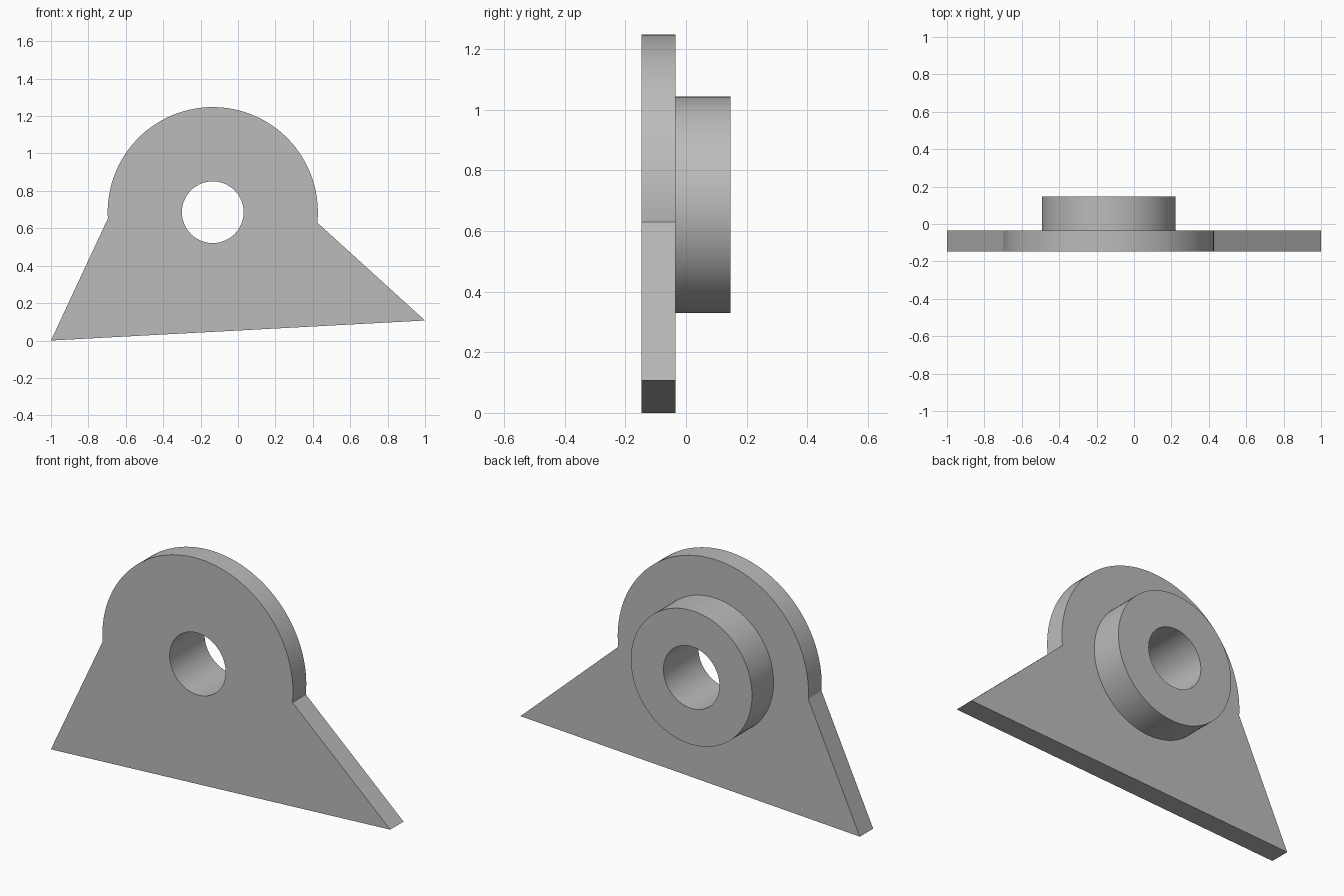
import bpy, bmesh, math

cube = bpy.data.objects.get("Cube")
if cube:
    bpy.data.objects.remove(cube, do_unlink=True)

CX, CZ = -0.135, 0.686                        # shared axis of bore, boss and rounded head
FRONT, BACK, BOSS_END = -0.147, -0.035, 0.147
HEAD_R, BOSS_R, BORE_R = 0.562, 0.357, 0.165
SEGS = 96

grey = bpy.data.materials.new("plain_grey")
grey.use_nodes = True
colour = (0.5, 0.5, 0.5, 1)
grey.diffuse_color = colour
grey.node_tree.nodes["Principled BSDF"].inputs["Base Color"].default_value = colour


def arc(radius, start, end, count):
    """Points (x, z) along an arc about the shared axis."""
    return [(CX + radius * math.cos(start + (end - start) * i / count),
             CZ + radius * math.sin(start + (end - start) * i / count))
            for i in range(count + 1)]


def circle(radius):
    return arc(radius, 0, math.tau, SEGS)[:-1]


bm = bmesh.new()


def loop(points, y):
    """Closed ring of vertices and its edges at depth y."""
    verts = [bm.verts.new((x, y, z)) for x, z in points]
    edges = [bm.edges.new((v, verts[i - 1])) for i, v in enumerate(verts)]
    return verts, edges


def wall(a, b):
    """Quads between two rings of equal count."""
    va, vb = a[0], b[0]
    for i in range(len(va)):
        bm.faces.new((va[i - 1], va[i], vb[i], vb[i - 1]))


# Plate outline: two foot corners and the rounded head between them
start = math.asin((0.63 - CZ) / HEAD_R)
end = math.pi - math.asin((0.652 - CZ) / HEAD_R)
outline = [(-1, 0), (1, 0.107)] + arc(HEAD_R, start, end, 56)

plate_front = loop(outline, FRONT)
plate_back = loop(outline, BACK)
boss_base = loop(circle(BOSS_R), BACK)
boss_top = loop(circle(BOSS_R), BOSS_END)
bore_front = loop(circle(BORE_R), FRONT)
bore_back = loop(circle(BORE_R), BOSS_END)

# Flat faces of the plate, each with a round opening
for outer, inner in ((plate_front, bore_front), (plate_back, boss_base)):
    bmesh.ops.triangle_fill(bm, edges=outer[1] + inner[1], use_beauty=True)

# Plate rim, boss side, boss end ring and bore
for a, b in ((plate_front, plate_back), (boss_base, boss_top),
             (boss_top, bore_back), (bore_back, bore_front)):
    wall(a, b)
bmesh.ops.recalc_face_normals(bm, faces=bm.faces[:])

mesh = bpy.data.meshes.new("bracket_plate_with_boss")
bm.to_mesh(mesh)
bm.free()
mesh.materials.append(grey)
bracket = bpy.data.objects.new("bracket_plate_with_boss", mesh)
bpy.context.collection.objects.link(bracket)

# Smooth the round walls, keep corners sharp
bpy.ops.object.select_all(action='DESELECT')
bracket.select_set(True)
bpy.context.view_layer.objects.active = bracket
bpy.ops.object.shade_smooth_by_angle(angle=math.radians(12))
